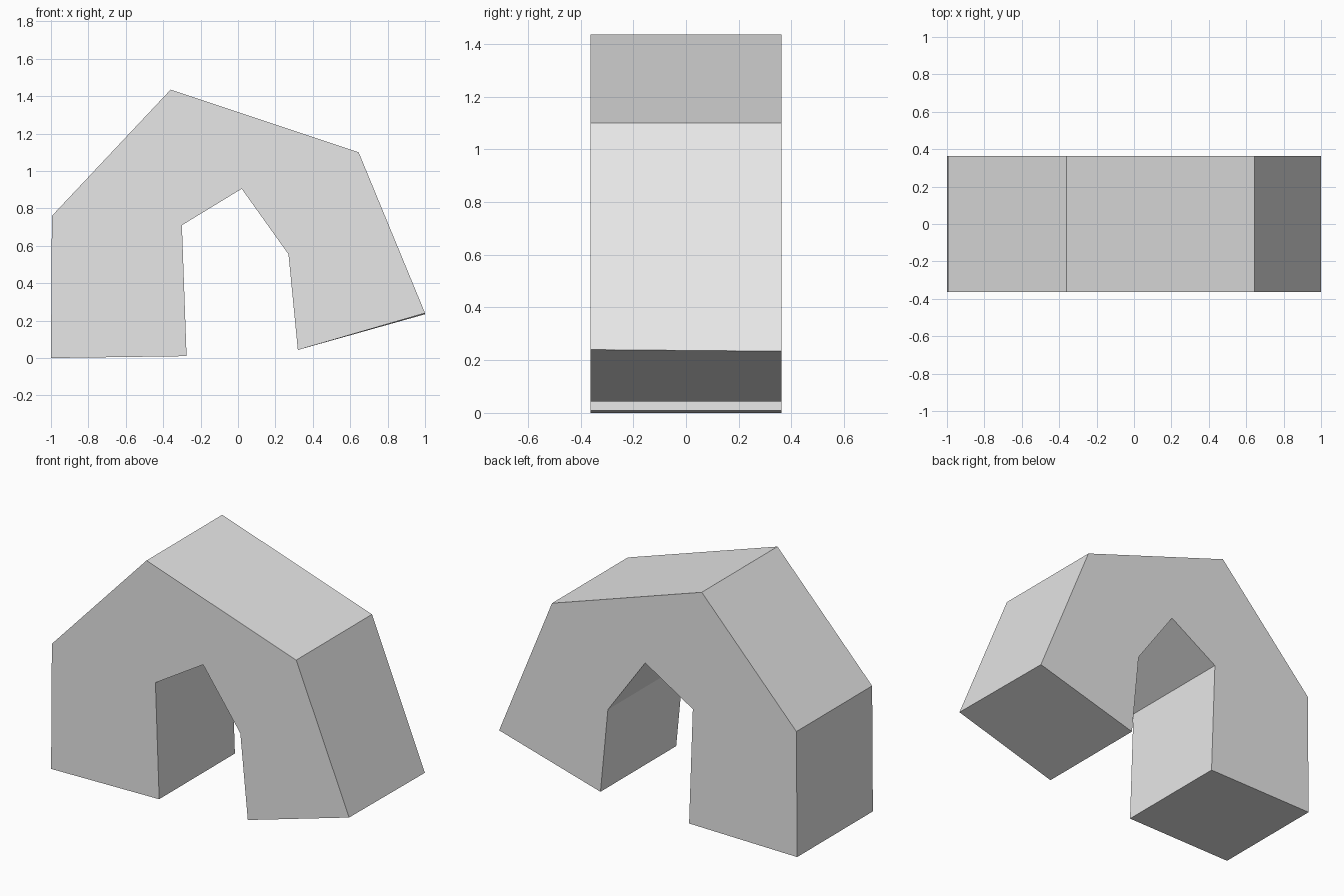
import bpy
import bmesh

cube = bpy.data.objects.get("Cube")
if cube:
    bpy.data.objects.remove(cube, do_unlink=True)

# Plain grey material
grey = bpy.data.materials.new("plain_grey")
grey.use_nodes = True
colour = (0.8, 0.8, 0.8, 1)
grey.diffuse_color = colour
grey.node_tree.nodes["Principled BSDF"].inputs["Base Color"].default_value = colour

# Faceted arch outline (x, z): outer edge left to right, then the opening
profile = [
    (-1.0, 0.0), (-0.995, 0.76), (-0.36, 1.435), (0.645, 1.10), (1.0, 0.24),
    (0.32, 0.043), (0.27, 0.555), (0.02, 0.905), (-0.30, 0.71), (-0.275, 0.01),
]
half_depth = 0.363

# Extrude the outline from front to back
bm = bmesh.new()
front = bm.faces.new([bm.verts.new((x, -half_depth, z)) for x, z in profile])
extruded = bmesh.ops.extrude_face_region(bm, geom=[front], use_keep_orig=True)
back = [v for v in extruded["geom"] if isinstance(v, bmesh.types.BMVert)]
bmesh.ops.translate(bm, verts=back, vec=(0, 2 * half_depth, 0))

# The raised foot's outer corner dips slightly toward the back
for v in back:
    if v.co.x > 0.9:
        v.co.z -= 0.006

bmesh.ops.recalc_face_normals(bm, faces=bm.faces[:])
mesh = bpy.data.meshes.new("arch_block")
bm.to_mesh(mesh)
bm.free()
mesh.materials.append(grey)
arch = bpy.data.objects.new("arch_block", mesh)
bpy.context.collection.objects.link(arch)
